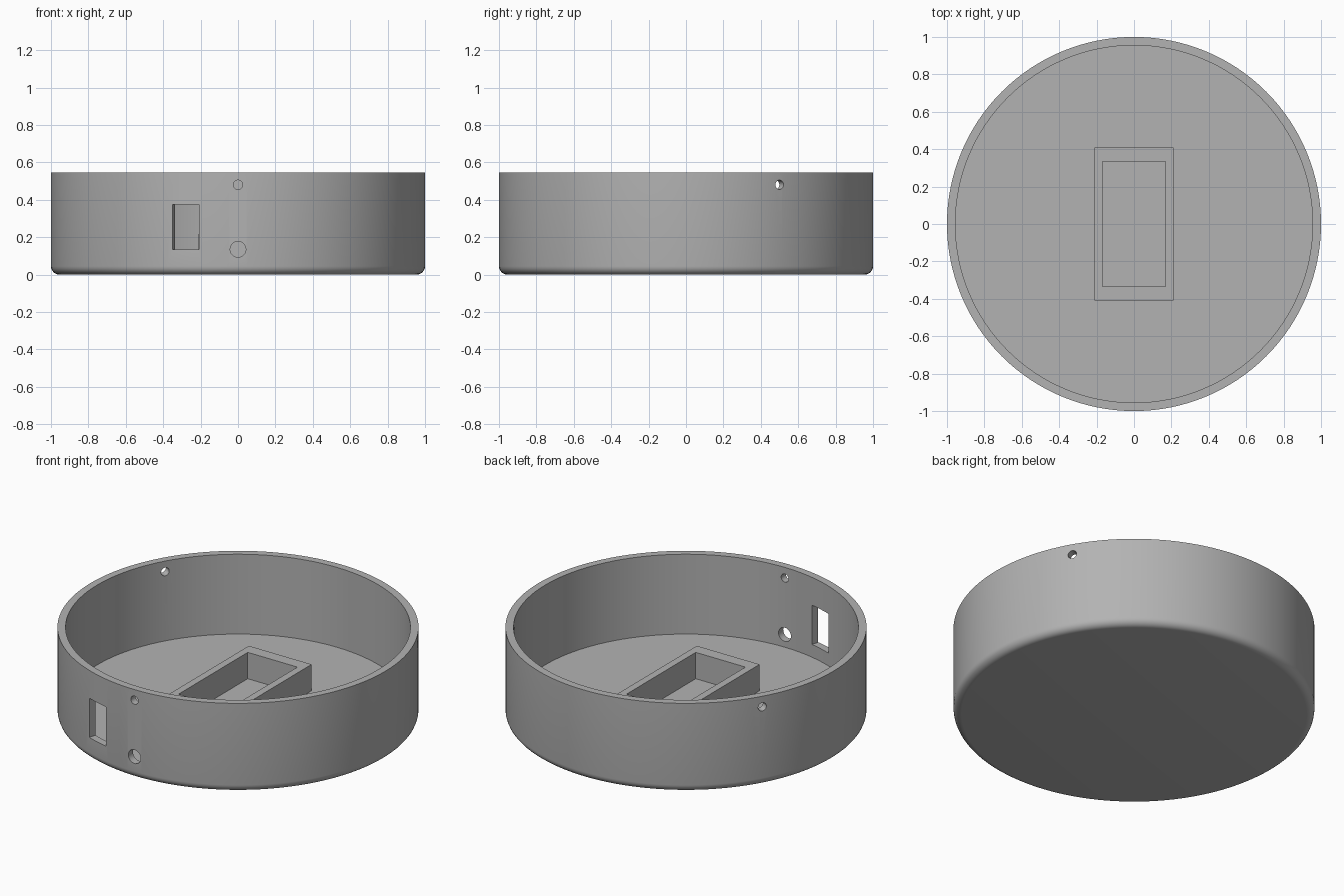
import bpy, bmesh, math
from mathutils import Matrix

old = bpy.data.objects.get("Cube")
if old:
    bpy.data.objects.remove(old)

HEIGHT, FLOOR, INNER = 0.545, 0.057, 0.955
SEGMENTS = 128

grey = bpy.data.materials.new("plain grey")
grey.use_nodes = True
grey.diffuse_color = (0.45, 0.45, 0.45, 1)
grey.node_tree.nodes["Principled BSDF"].inputs["Base Color"].default_value = grey.diffuse_color


def add_object(name, bm):
    mesh = bpy.data.meshes.new(name)
    bm.to_mesh(mesh)
    bm.free()
    mesh.materials.append(grey)
    obj = bpy.data.objects.new(name, mesh)
    bpy.context.collection.objects.link(obj)
    return obj


def cylinder(name, radius, z0, z1, fillet=0):
    bm = bmesh.new()
    bmesh.ops.create_cone(bm, cap_ends=True, segments=SEGMENTS, radius1=radius, radius2=radius,
                          depth=z1 - z0, matrix=Matrix.Translation((0, 0, (z0 + z1) / 2)))
    if fillet:
        rim = [e for e in bm.edges if all(v.co.z < z0 + 0.001 for v in e.verts)]
        bmesh.ops.bevel(bm, geom=rim, offset=fillet, segments=6, profile=0.5, affect='EDGES')
    return add_object(name, bm)


def box(name, size, z0, z1):
    bm = bmesh.new()
    bmesh.ops.create_cube(bm, matrix=Matrix.Translation((0, 0, (z0 + z1) / 2))
                          @ Matrix.Diagonal((*size, z1 - z0, 1)))
    return add_object(name, bm)


def radial(angle, z):
    """Frame at the wall whose local z points outward."""
    return (Matrix.Rotation(math.radians(angle), 4, 'Z')
            @ Matrix.Translation((0.98, 0, z)) @ Matrix.Rotation(math.pi / 2, 4, 'Y'))


def round_cutter(angle, z, radius):
    bm = bmesh.new()
    bmesh.ops.create_cone(bm, cap_ends=True, segments=32, radius1=radius, radius2=radius,
                          depth=0.3, matrix=radial(angle, z))
    return add_object("hole_cutter", bm)


def slot_cutter(angle, z, width, height):
    bm = bmesh.new()
    bmesh.ops.create_cube(bm, matrix=radial(angle, z) @ Matrix.Diagonal((height, width, 0.3, 1)))
    return add_object("slot_cutter", bm)


def combine(obj, others, operation='DIFFERENCE'):
    """Apply booleans and discard the helper objects."""
    for other in others:
        other.hide_render = True
        mod = obj.modifiers.new("cut", 'BOOLEAN')
        mod.operation, mod.solver, mod.object = operation, 'EXACT', other
    bpy.context.view_layer.update()
    result = bpy.data.meshes.new_from_object(
        obj.evaluated_get(bpy.context.evaluated_depsgraph_get()))
    obj.modifiers.clear()
    obj.data = result
    for other in others:
        bpy.data.objects.remove(other)


# Round open case with a filleted base
case = cylinder("round_case", 1, 0, HEIGHT, fillet=0.045)
cutters = [cylinder("cavity_cutter", INNER, FLOOR, HEIGHT + 0.2)]
# Three screw holes near the rim, a cable hole and a switch slot
cutters += [round_cutter(a, 0.48, 0.025) for a in (-90, 30, 150)]
cutters += [round_cutter(-90, 0.135, 0.042), slot_cutter(-106.3, 0.255, 0.146, 0.24)]
combine(case, cutters)

# Rectangular holder standing on the floor
holder = box("rectangular_holder", (0.424, 0.816), FLOOR - 0.01, 0.218)
combine(holder, [box("pocket_cutter", (0.336, 0.668), 0, 0.4)])

bpy.ops.object.select_all(action='DESELECT')
case.select_set(True)
bpy.context.view_layer.objects.active = case
bpy.ops.object.shade_smooth_by_angle(angle=math.radians(30))
